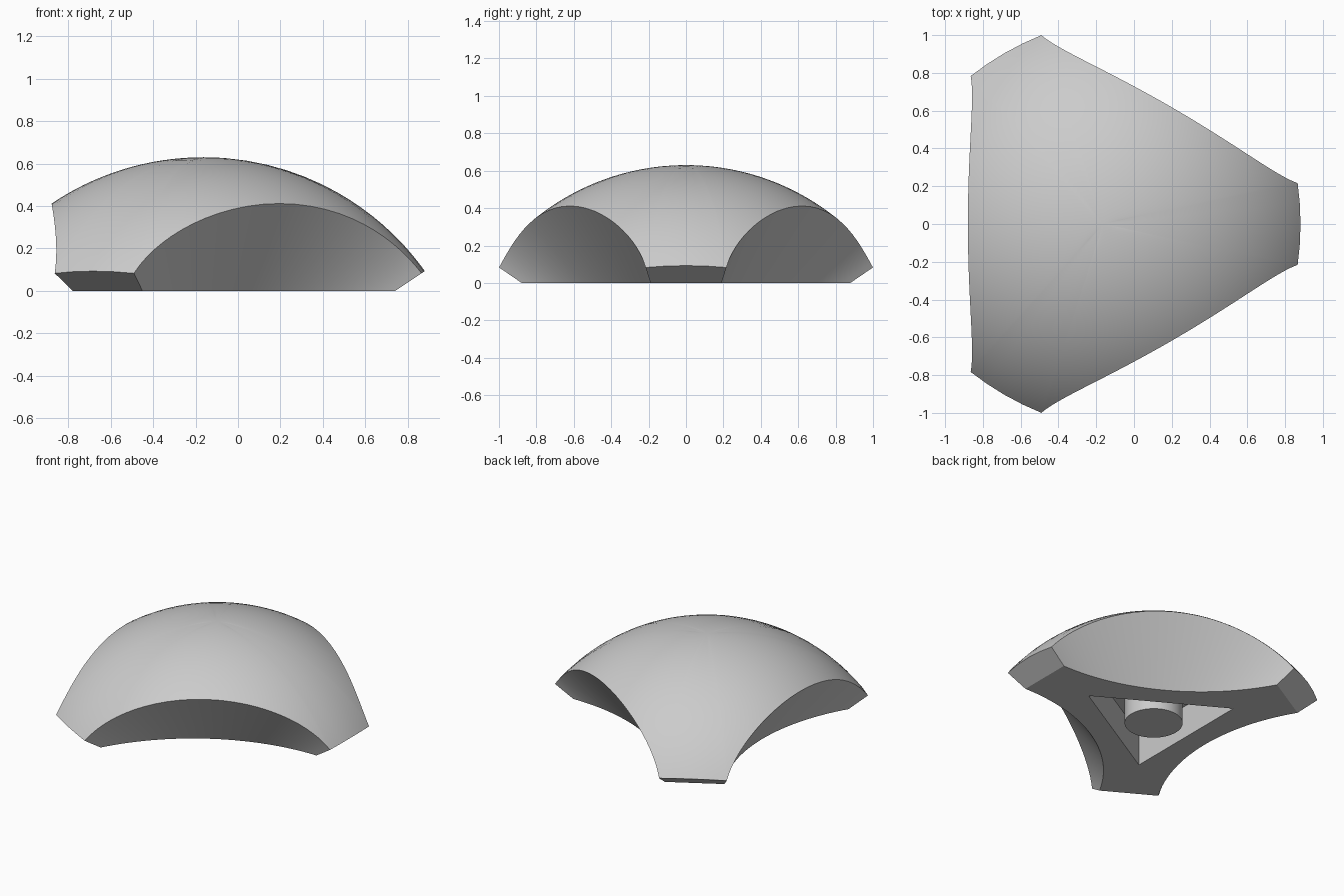
import bpy, bmesh, math
from mathutils import Vector, Matrix

cube = bpy.data.objects.get("Cube")
if cube:
    bpy.data.objects.remove(cube, do_unlink=True)

CENTRE_X = -0.163                        # axis of the threefold symmetry
DOME_R, DOME_Z = 1.284, -0.654           # dome sphere
APEX = 0.6                               # side walls fan out from this depth
END_DIST, END_HALF = 0.905, 0.19         # slanted arm ends, at the base
SCOOP_NEAR = 0.425                       # nearest point of each scooped side
POCKET_IN, POCKET_DEPTH = 0.27, 0.23     # triangular pocket underneath
PEG_R = 0.185
ARC_STEPS, END_STEPS, RINGS = 28, 4, 18

grey = bpy.data.materials.new("light_grey")
grey.use_nodes = True
colour = (0.6, 0.6, 0.6, 1)
grey.diffuse_color = colour
grey.node_tree.nodes["Principled BSDF"].inputs["Base Color"].default_value = colour


def finish(name, bm):
    bmesh.ops.recalc_face_normals(bm, faces=bm.faces[:])
    mesh = bpy.data.meshes.new(name)
    bm.to_mesh(mesh)
    bm.free()
    mesh.materials.append(grey)
    obj = bpy.data.objects.new(name, mesh)
    bpy.context.collection.objects.link(obj)
    obj.location.x = CENTRE_X
    bpy.ops.object.select_all(action='DESELECT')
    obj.select_set(True)
    bpy.context.view_layer.objects.active = obj
    bpy.ops.object.shade_smooth_by_angle(angle=math.radians(30))
    return obj


def base_outline():
    """One straight end and one scooped arc, repeated three times."""
    third = math.pi / 3
    corner = Matrix.Rotation(-third, 3, 'Z') @ Vector((END_DIST, END_HALF, 0))
    sag = corner.x - SCOOP_NEAR
    radius = (corner.y ** 2 + sag ** 2) / (2 * sag)
    half = math.asin(abs(corner.y) / radius)
    part = [Vector((END_DIST, END_HALF * (2 * i / END_STEPS - 1), 0))
            for i in range(END_STEPS)]
    turn = Matrix.Rotation(third, 3, 'Z')
    for i in range(ARC_STEPS):
        a = half * (2 * i / ARC_STEPS - 1)
        part.append(turn @ Vector((SCOOP_NEAR + radius * (1 - math.cos(a)),
                                   radius * math.sin(a), 0)))
    return [Matrix.Rotation(2 * third * k, 3, 'Z') @ p for k in range(3) for p in part]


def on_dome(p):
    """Carry a base point outward along its ray until it meets the dome."""
    d = Vector((p.x, p.y, APEX))
    o = -APEX - DOME_Z
    b = o * d.z
    s = (-b + math.sqrt(b * b - d.length_squared * (o * o - DOME_R ** 2))) / d.length_squared
    return Vector((0, 0, -APEX)) + d * s


def on_triangle(p, z):
    """Point of the pocket rim in the same direction as p."""
    third = math.pi / 3
    ang = math.atan2(p.y, p.x)
    off = (ang % (2 * third)) - third
    r = POCKET_IN / math.cos(off)
    return Vector((r * math.cos(ang), r * math.sin(ang), z))


# Domed body: rings from pocket ceiling, round the base, up to the crown
outline = base_outline()
loops = [[on_triangle(p, POCKET_DEPTH) for p in outline],
         [on_triangle(p, 0) for p in outline],
         outline]
loops += [[on_dome(p * (1 - k / RINGS)) for p in outline] for k in range(RINGS)]
bm = bmesh.new()
rings = [[bm.verts.new(p) for p in loop] for loop in loops]
n = len(outline)
for low, high in zip(rings, rings[1:]):
    for i in range(n):
        j = (i + 1) % n
        bm.faces.new((low[i], low[j], high[j], high[i]))
for ring, tip in ((rings[0], Vector((0, 0, POCKET_DEPTH))),
                  (rings[-1], on_dome(Vector((0, 0, 0))))):
    v = bm.verts.new(tip)
    for i in range(n):
        bm.faces.new((ring[i], ring[(i + 1) % n], v))
finish("domed_body", bm)

# Round peg inside the pocket, flush with the base
bm = bmesh.new()
height = POCKET_DEPTH + 0.02
bmesh.ops.create_cone(bm, cap_ends=True, segments=48, radius1=PEG_R, radius2=PEG_R,
                      depth=height, matrix=Matrix.Translation((0, 0, height / 2)))
finish("pocket_peg", bm)
